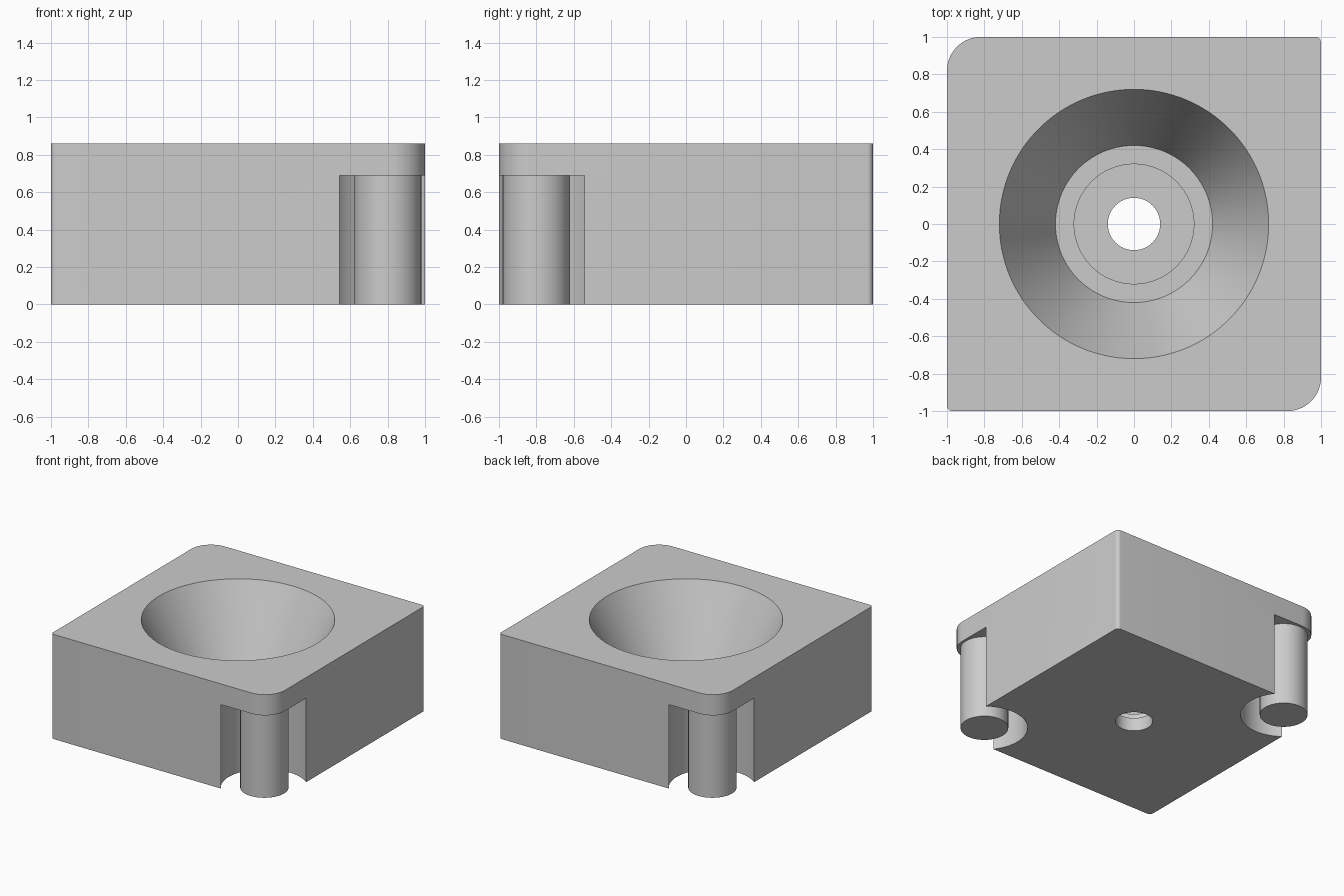
import bpy
import bmesh
from math import sin, cos, pi, radians

cube = bpy.data.objects.get("Cube")
if cube:
    bpy.data.objects.remove(cube, do_unlink=True)

HEIGHT = 0.86
NOTCH_TOP = 0.69
POST_POS = 0.8

grey = bpy.data.materials.new("light_grey")
grey.use_nodes = True
grey.diffuse_color = (0.6, 0.6, 0.6, 1)
grey.node_tree.nodes["Principled BSDF"].inputs["Base Color"].default_value = (0.6, 0.6, 0.6, 1)


def make_object(name, bm):
    bmesh.ops.recalc_face_normals(bm, faces=bm.faces)
    mesh = bpy.data.meshes.new(name)
    bm.to_mesh(mesh)
    bm.free()
    mesh.materials.append(grey)
    obj = bpy.data.objects.new(name, mesh)
    bpy.context.collection.objects.link(obj)
    return obj


def prism(name, outline, z0, z1):
    bm = bmesh.new()
    face = bm.faces.new([bm.verts.new((x, y, z0)) for x, y in outline])
    new = bmesh.ops.extrude_face_region(bm, geom=[face])["geom"]
    verts = [v for v in new if isinstance(v, bmesh.types.BMVert)]
    bmesh.ops.translate(bm, verts=verts, vec=(0, 0, z1 - z0))
    return make_object(name, bm)


def circle(x, y, r, n=64):
    return [(x + r * cos(2 * pi * i / n), y + r * sin(2 * pi * i / n)) for i in range(n)]


def lathe(name, profile, n=128):
    bm = bmesh.new()
    rings = [[bm.verts.new((x, y, z)) for x, y in circle(0, 0, r, n)] for r, z in profile]
    for a, b in zip(rings, rings[1:]):
        for i in range(n):
            j = (i + 1) % n
            bm.faces.new((a[i], a[j], b[j], b[i]))
    bm.faces.new(rings[0])
    bm.faces.new(rings[-1])
    return make_object(name, bm)


def activate(obj):
    bpy.ops.object.select_all(action="DESELECT")
    obj.select_set(True)
    bpy.context.view_layer.objects.active = obj


def cut(target, cutter):
    cutter.hide_render = True
    mod = target.modifiers.new("cut", "BOOLEAN")
    mod.operation = "DIFFERENCE"
    mod.solver = "EXACT"
    mod.object = cutter
    activate(target)
    bpy.ops.object.modifier_apply(modifier=mod.name)
    bpy.data.objects.remove(cutter, do_unlink=True)


def smooth(obj):
    activate(obj)
    bpy.ops.object.shade_smooth_by_angle(angle=radians(30))


# Block with two broad and two tight rounded corners
outline = []
for k, (sx, sy) in enumerate([(1, 1), (-1, 1), (-1, -1), (1, -1)]):
    r = 0.03 if sx == sy else 0.18
    steps = 6 if sx == sy else 16
    for i in range(steps + 1):
        a = (k + i / steps) * pi / 2
        outline.append((sx * (1 - r) + r * cos(a), sy * (1 - r) + r * sin(a)))
block = prism("block", outline, 0, HEIGHT)

# Conical bowl, stepped floor and drain hole
cut(block, lathe("bowl_cutter", [
    (0.14, -0.1), (0.14, 0.11), (0.32, 0.11), (0.32, 0.25),
    (0.42, 0.25), (0.72, HEIGHT), (0.72, HEIGHT + 0.1)]))

# Round notches under the two broad corners, each with a post
for side, name in ((1, "front_left_post"), (-1, "back_right_post")):
    x, y = side * POST_POS, -side * POST_POS
    cut(block, prism("notch_cutter", circle(x, y, 0.325, 96), -0.1, NOTCH_TOP))
    smooth(prism(name, circle(x, y, 0.18), 0, NOTCH_TOP))
smooth(block)
